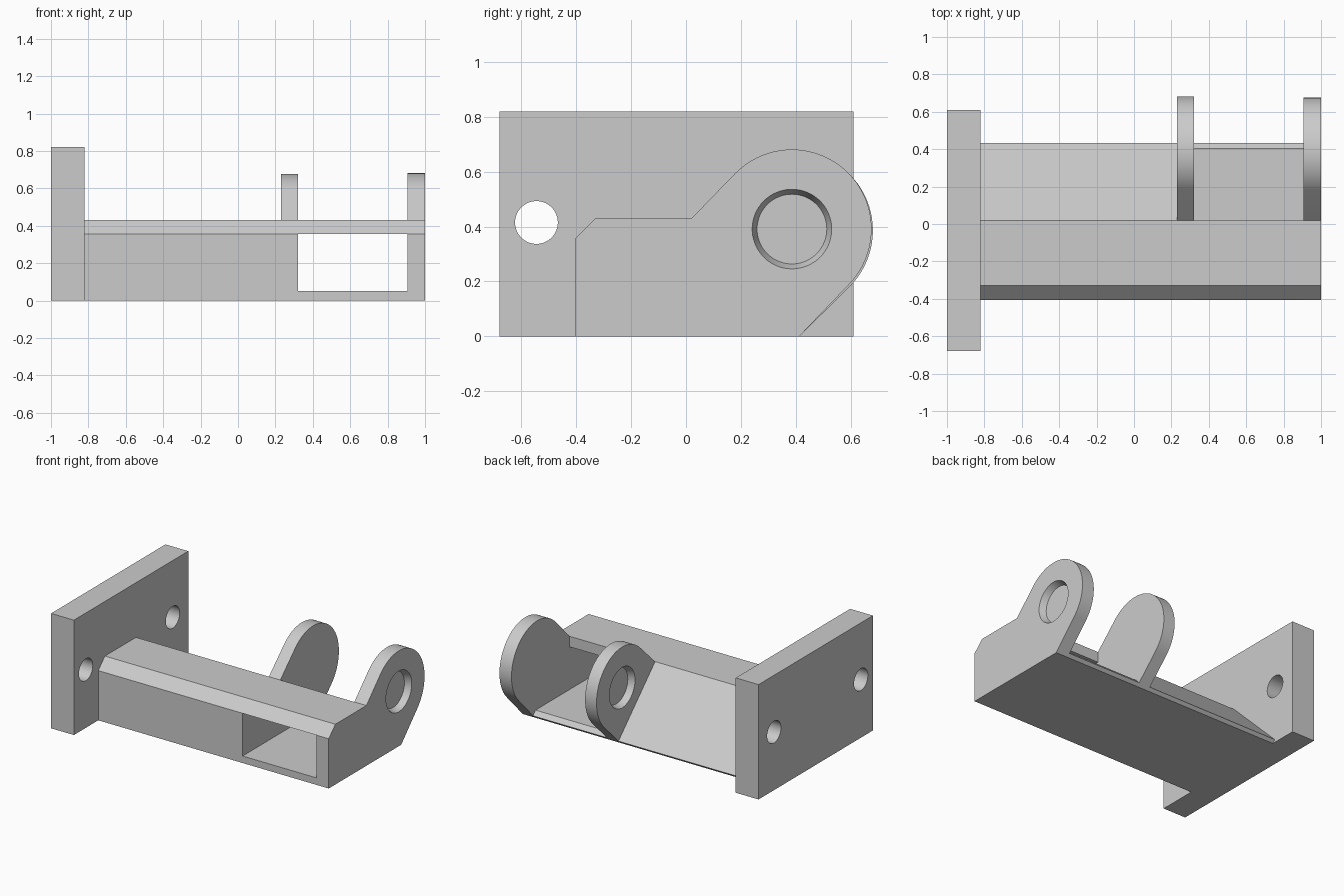
import bpy, bmesh, math
from mathutils import Matrix

cube = bpy.data.objects.get("Cube")
if cube:
    bpy.data.objects.remove(cube, do_unlink=True)

grey = bpy.data.materials.new("plain grey")
grey.use_nodes = True
grey.diffuse_color = (0.6, 0.6, 0.6, 1)
grey.node_tree.nodes["Principled BSDF"].inputs["Base Color"].default_value = (0.6, 0.6, 0.6, 1)


def finish(name, bm):
    bmesh.ops.recalc_face_normals(bm, faces=bm.faces)
    mesh = bpy.data.meshes.new(name)
    bm.to_mesh(mesh)
    bm.free()
    mesh.materials.append(grey)
    obj = bpy.data.objects.new(name, mesh)
    bpy.context.collection.objects.link(obj)
    return obj


def extrude_x(name, profile, x0, x1):
    """Sweep a (y, z) outline from x0 to x1."""
    bm = bmesh.new()
    face = bm.faces.new([bm.verts.new((x0, y, z)) for y, z in profile])
    out = bmesh.ops.extrude_face_region(bm, geom=[face])
    verts = [v for v in out["geom"] if isinstance(v, bmesh.types.BMVert)]
    bmesh.ops.translate(bm, verts=verts, vec=(x1 - x0, 0, 0))
    return finish(name, bm)


def drill(obj, y, z, x0, x1, r0, r1):
    """Cut a round hole whose radius runs from r0 at x0 to r1 at x1."""
    bm = bmesh.new()
    place = Matrix.Translation(((x0 + x1) / 2, y, z)) @ Matrix.Rotation(math.pi / 2, 4, 'Y')
    bmesh.ops.create_cone(bm, cap_ends=True, segments=64, radius1=r0, radius2=r1,
                          depth=x1 - x0, matrix=place)
    cutter = finish("hole_cutter", bm)
    cutter.hide_render = True
    mod = obj.modifiers.new("hole", 'BOOLEAN')
    mod.operation = 'DIFFERENCE'
    mod.solver = 'EXACT'
    mod.object = cutter
    select(obj)
    bpy.ops.object.modifier_apply(modifier=mod.name)
    bpy.data.objects.remove(cutter, do_unlink=True)


def select(obj):
    bpy.ops.object.select_all(action='DESELECT')
    obj.select_set(True)
    bpy.context.view_layer.objects.active = obj


def smooth(obj):
    select(obj)
    bpy.ops.object.shade_smooth_by_angle(angle=math.radians(30))


# Mounting plate with two bolt holes
plate = extrude_x("mounting_plate", [(-0.68, 0), (0.61, 0), (0.61, 0.82), (-0.68, 0.82)], -1, -0.82)
for y in (-0.545, 0.435):
    drill(plate, y, 0.415, -1.1, -0.7, 0.078, 0.078)
smooth(plate)

# Solid arm with chamfered front edge and sloping back
front = [(-0.405, 0), (-0.405, 0.355), (-0.33, 0.43), (0.02, 0.43)]
extrude_x("arm_block", front + [(0.433, 0.02), (0.413, 0)], -0.82, 0.23)

# Floor and top shelf around the open window
extrude_x("window_floor", [(-0.405, 0), (-0.405, 0.05), (0.405, 0.05), (0.433, 0.02), (0.413, 0)], 0.32, 0.905)
extrude_x("window_shelf", front[1:] + [(0.02, 0.355)], 0.32, 0.905)


# Rounded lugs
def lug(name, x0, x1, cy, cz):
    arc = [math.radians(135 - 180 * i / 40) for i in range(41)]
    rounded = [(cy + 0.29 * math.cos(a), cz + 0.29 * math.sin(a)) for a in arc]
    return extrude_x(name, front + rounded + [(0.413, 0)], x0, x1)


# Each lug has a tapered blind socket on its outer side
inner_lug = lug("inner_lug", 0.23, 0.32, 0.391, 0.386)
drill(inner_lug, 0.391, 0.386, 0.18, 0.275, 0.163, 0.127)
outer_lug = lug("outer_lug", 0.905, 1, 0.386, 0.391)
drill(outer_lug, 0.386, 0.391, 0.955, 1.045, 0.127, 0.163)
for part in (inner_lug, outer_lug):
    smooth(part)
